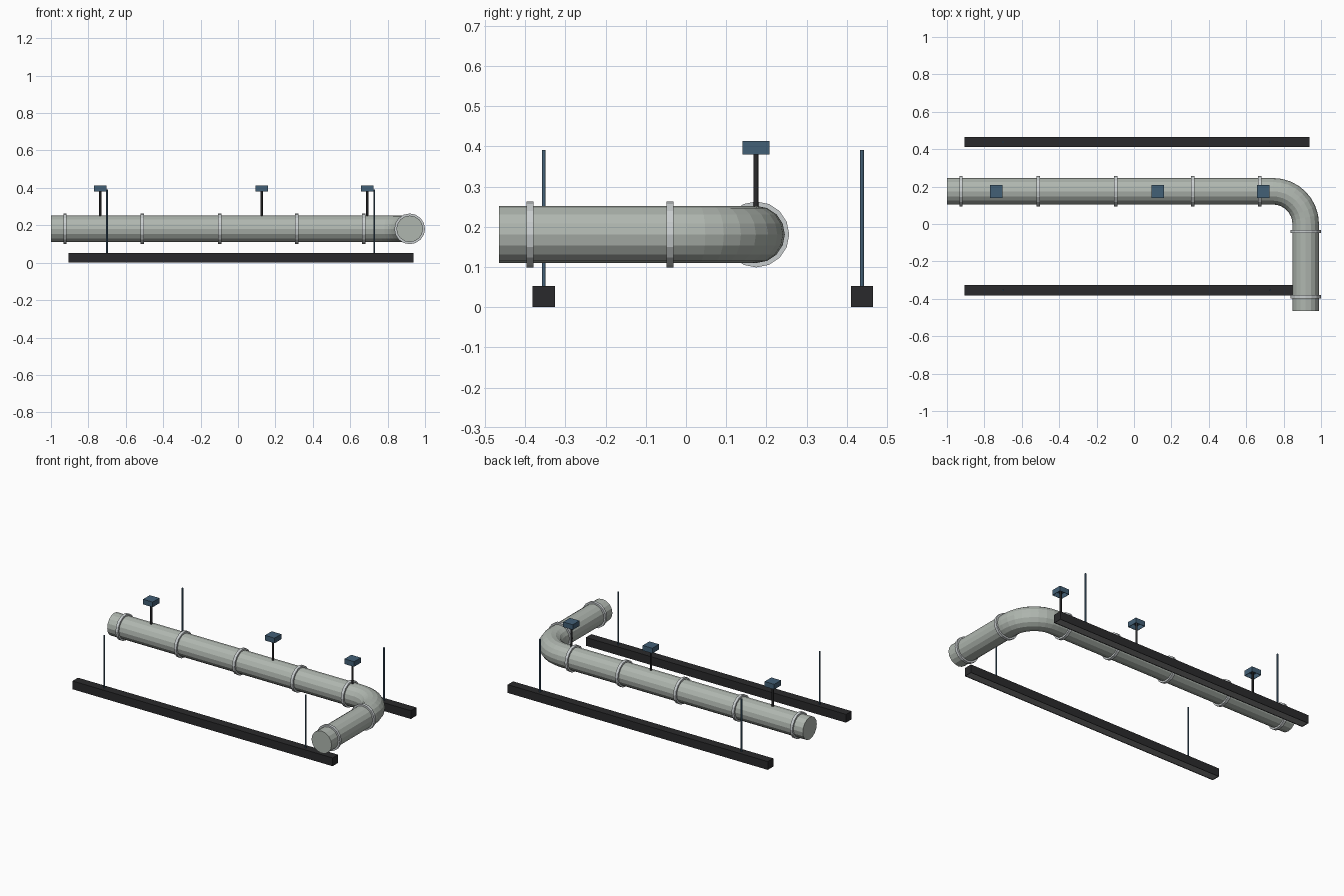
import bpy, bmesh, math
from mathutils import Vector, Matrix

if "Cube" in bpy.data.objects:
    bpy.data.objects.remove(bpy.data.objects["Cube"])


def material(name, rgb):
    m = bpy.data.materials.new(name)
    m.diffuse_color = (*rgb, 1)
    m.use_nodes = True
    m.node_tree.nodes["Principled BSDF"].inputs["Base Color"].default_value = m.diffuse_color
    return m


DUCT = material("galvanised duct", (0.43, 0.47, 0.43))
BAND = material("bright band", (0.58, 0.61, 0.62))
BLUE = material("steel blue", (0.055, 0.115, 0.18))
BLACK = material("dark rail", (0.023, 0.023, 0.025))
INNER = material("rail underside grey", (0.25, 0.25, 0.25))

ZC, R, SIDES = 0.181, 0.071, 16       # duct height, radius, facets
RUN_Y, LEG_X, BEND = 0.175, 0.918, 0.175


def finish(bm, name, *mats):
    bmesh.ops.recalc_face_normals(bm, faces=bm.faces)
    mesh = bpy.data.meshes.new(name)
    bm.to_mesh(mesh)
    bm.free()
    for m in mats:
        mesh.materials.append(m)
    ob = bpy.data.objects.new(name, mesh)
    bpy.context.collection.objects.link(ob)
    return ob


def sweep(name, stations, radius, mat):
    """Round tube through horizontal stations of (point, direction)."""
    bm = bmesh.new()
    loops = []
    for p, d in stations:
        side = Vector((d[1], -d[0], 0))
        loops.append([bm.verts.new(Vector(p) + radius * (
            math.cos(a) * Vector((0, 0, 1)) + math.sin(a) * side))
            for a in (2 * math.pi * i / SIDES for i in range(SIDES))])
    for a, b in zip(loops, loops[1:]):
        for i in range(SIDES):
            j = (i + 1) % SIDES
            bm.faces.new((a[i], a[j], b[j], b[i]))
    bm.faces.new(loops[0])
    bm.faces.new(loops[-1])
    return finish(bm, name, mat)


def rod(name, x, y, z0, z1, radius, mat):
    bm = bmesh.new()
    bmesh.ops.create_cone(bm, cap_ends=True, segments=16, radius1=radius, radius2=radius,
                          depth=z1 - z0, matrix=Matrix.Translation((x, y, (z0 + z1) / 2)))
    return finish(bm, name, mat)


def box(name, centre, size, rim, depth, *mats):
    """Box with a rimmed recess in its underside, in the last material."""
    bm = bmesh.new()
    bmesh.ops.create_cube(bm, size=1, matrix=Matrix.Translation(centre) @ Matrix.Diagonal((*size, 1)))
    bm.normal_update()
    floor = min(bm.faces, key=lambda f: f.calc_center_median().z)
    bmesh.ops.inset_region(bm, faces=[floor], thickness=rim)
    top = bmesh.ops.extrude_discrete_faces(bm, faces=[floor])["faces"][0]
    bmesh.ops.translate(bm, verts=top.verts, vec=(0, 0, depth))
    top.material_index = len(mats) - 1
    return finish(bm, name, *mats)


# duct: long run, quarter bend, short leg
path = [((-1, RUN_Y, ZC), (1, 0))]
for k in range(9):
    a = math.pi / 2 * k / 8
    path.append(((LEG_X - BEND + BEND * math.sin(a), RUN_Y - BEND + BEND * math.cos(a), ZC),
                 (math.cos(a), -math.sin(a))))
path.append(((LEG_X, -0.465, ZC), (0, -1)))
sweep("duct", path, R, DUCT)

# joint bands
W, BR = 0.009, 0.082
for x in (-0.925, -0.511, -0.098, 0.314, 0.672):
    sweep("run_band", [((x - W, RUN_Y, ZC), (1, 0)), ((x + W, RUN_Y, ZC), (1, 0))], BR, BAND)
for y in (-0.04, -0.388):
    sweep("leg_band", [((LEG_X, y + W, ZC), (0, -1)), ((LEG_X, y - W, ZC), (0, -1))], BR, BAND)

# hangers: dark stem with blue cap on top
for x in (-0.737, 0.127, 0.691):
    rod("hanger_stem", x, 0.174, ZC + R - 0.006, 0.41, 0.0063, BLACK)
    box("hanger_cap", (x, 0.174, 0.397), (0.068, 0.068, 0.033), 0.003, 0.030, BLUE)

# support rails with a grey underside strip, and thin threaded rods
for y in (-0.354, 0.438):
    box("support_rail", (0.016, y, 0.0265), (1.844, 0.055, 0.053), 0.004, 0.002, BLACK, INNER)
    for x in (-0.70, 0.728):
        rod("rail_rod", x, y, 0.045, 0.391, 0.0048, BLUE)
